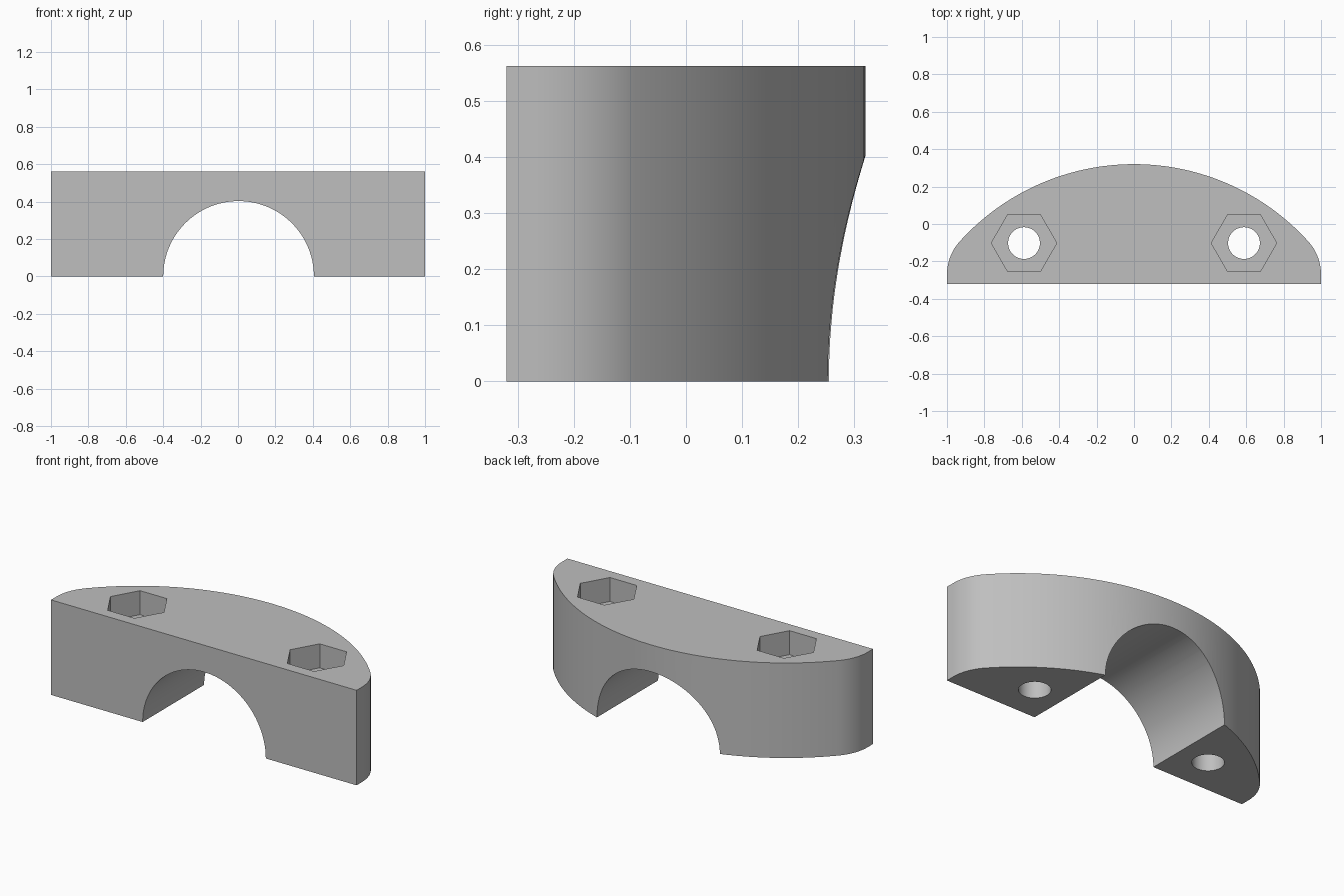
import bpy
import bmesh
from math import cos, sin, radians, pi, atan2, hypot

HEIGHT = 0.562
FRONT = -0.32

if "Cube" in bpy.data.objects:
    bpy.data.objects.remove(bpy.data.objects["Cube"], do_unlink=True)

grey = bpy.data.materials.new("plain grey")
grey.use_nodes = True
colour = (0.52, 0.52, 0.52, 1)
grey.diffuse_color = colour
grey.node_tree.nodes["Principled BSDF"].inputs["Base Color"].default_value = colour


def arc(cx, cy, r, start, end, steps):
    """Points along an arc, angles in radians."""
    return [(cx + r * cos(start + (end - start) * i / steps),
             cy + r * sin(start + (end - start) * i / steps))
            for i in range(steps + 1)]


def prism(name, points, low, high, axis="Z"):
    """Extrude a closed outline along Z (x, y) or along Y (x, z)."""
    bm = bmesh.new()
    place = (lambda p: (p[0], p[1], low)) if axis == "Z" else (lambda p: (p[0], low, p[1]))
    face = bm.faces.new([bm.verts.new(place(p)) for p in points])
    out = bmesh.ops.extrude_face_region(bm, geom=[face])
    step = (0, 0, high - low) if axis == "Z" else (0, high - low, 0)
    moved = [v for v in out["geom"] if isinstance(v, bmesh.types.BMVert)]
    bmesh.ops.translate(bm, verts=moved, vec=step)
    bmesh.ops.recalc_face_normals(bm, faces=bm.faces)
    mesh = bpy.data.meshes.new(name)
    bm.to_mesh(mesh)
    bm.free()
    obj = bpy.data.objects.new(name, mesh)
    bpy.context.collection.objects.link(obj)
    mesh.materials.append(grey)
    return obj


def circle(cx, cy, r, sides):
    return arc(cx, cy, r, 0, 2 * pi, sides)[:-1]


# Body outline: broad rounded back blending into rounded ends, flat front
back_radius, back_y = 1.257, 0.32 - 1.257
end_radius, end_y = 0.263, -0.27
end_x = 1 - end_radius
blend = atan2(end_y - back_y, end_x)
right_end = arc(end_x, end_y, end_radius, 0, blend, 16)
back = arc(0, back_y, back_radius, blend, pi - blend, 64)[1:-1]
left_end = [(-x, y) for x, y in reversed(right_end)]
outline = [(1, FRONT)] + right_end + back + left_end + [(-1, FRONT)]
clamp = prism("clamp_half", outline, 0, HEIGHT)

# Cutters: pipe saddle, bolt holes and hexagonal nut pockets
cutters = [prism("saddle_cutter", circle(0.003, 0, 0.403, 96), -0.6, 0.6, "Y")]
for side, x in (("right", -0.588), ("left", 0.588)):
    cutters.append(prism(side + "_bolt_cutter", circle(x, -0.102, 0.085, 48), -0.2, 0.8))
    cutters.append(prism(side + "_nut_cutter", circle(x, -0.102, 0.175, 6),
                         HEIGHT - 0.142, 0.8))

bpy.ops.object.select_all(action="DESELECT")
clamp.select_set(True)
bpy.context.view_layer.objects.active = clamp
for cutter in cutters:
    mod = clamp.modifiers.new("cut", "BOOLEAN")
    mod.operation = "DIFFERENCE"
    mod.solver = "EXACT"
    mod.object = cutter
    bpy.ops.object.modifier_apply(modifier=mod.name)
    bpy.data.objects.remove(cutter, do_unlink=True)

# Smooth curved walls, crisp edges
bpy.ops.object.shade_smooth_by_angle(angle=radians(30))
